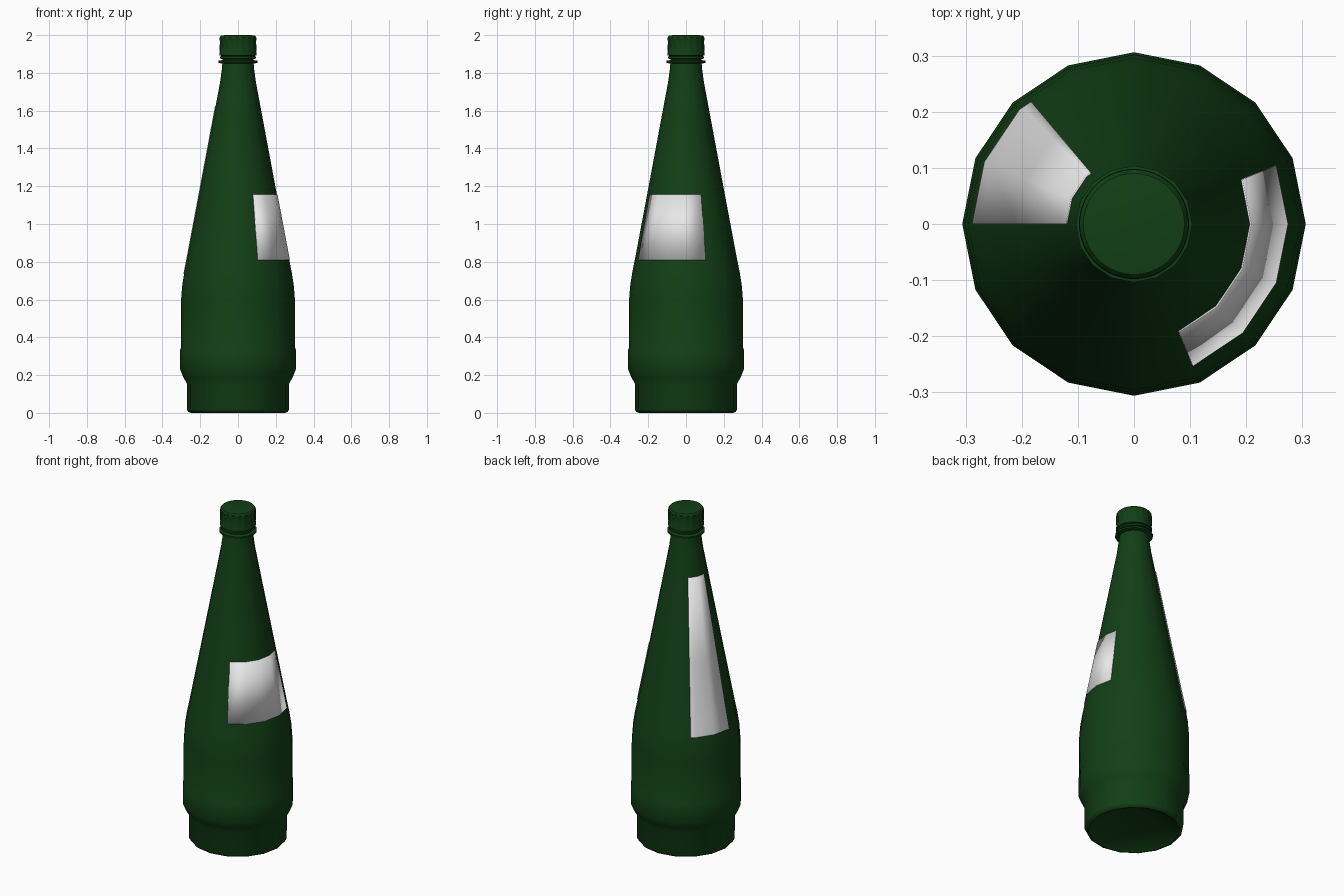
import bpy, bmesh
from math import cos, sin, pi, radians, floor
from mathutils import Vector

SIDES = 16

if "Cube" in bpy.data.objects:
    bpy.data.objects.remove(bpy.data.objects["Cube"])


def material(name, rgb, roughness):
    m = bpy.data.materials.new(name)
    m.use_nodes = True
    m.diffuse_color = (*rgb, 1)
    shader = m.node_tree.nodes["Principled BSDF"]
    shader.inputs["Base Color"].default_value = (*rgb, 1)
    shader.inputs["Roughness"].default_value = roughness
    return m


green = material("dark green", (0.006, 0.05, 0.008), 0.5)
paper = material("label white", (0.8, 0.8, 0.8), 0.7)


def finish(name, bm, mat, angle):
    bmesh.ops.recalc_face_normals(bm, faces=bm.faces)
    mesh = bpy.data.meshes.new(name)
    bm.to_mesh(mesh)
    bm.free()
    mesh.materials.append(mat)
    obj = bpy.data.objects.new(name, mesh)
    bpy.context.collection.objects.link(obj)
    bpy.ops.object.select_all(action="DESELECT")
    obj.select_set(True)
    bpy.context.view_layer.objects.active = obj
    bpy.ops.object.shade_smooth_by_angle(angle=radians(angle))
    return obj


def bridge(bm, rings, closed):
    for low, high in zip(rings, rings[1:]):
        n = len(low)
        for i in range(n if closed else n - 1):
            j = (i + 1) % n
            bm.faces.new((low[i], low[j], high[j], high[i]))


def lathe(name, profile, sides, angle, ridge=lambda row, i: 0):
    """Spin (radius, height) points round z and cap both ends."""
    bm = bmesh.new()
    rings = []
    for row, (r, z) in enumerate(profile):
        ring = []
        for i in range(sides):
            a = 2 * pi * i / sides
            rr = r + ridge(row, i)
            ring.append(bm.verts.new((rr * cos(a), rr * sin(a), z)))
        rings.append(ring)
    bridge(bm, rings, True)
    bm.faces.new(rings[0])
    bm.faces.new(rings[-1])
    return finish(name, bm, green, angle)


# Glass body: raised foot rim, hollow base, waist step, shoulder and long neck
body = [(0.03, 0.045), (0.14, 0.04), (0.23, 0.012), (0.25, 0.0), (0.264, 0.006),
        (0.271, 0.02), (0.271, 0.155), (0.29, 0.19), (0.306, 0.23), (0.306, 0.335),
        (0.302, 0.345), (0.302, 0.59), (0.296, 0.67), (0.285, 0.74), (0.271, 0.81),
        (0.206, 1.155), (0.095, 1.75), (0.084, 1.83), (0.081, 1.9)]
lathe("bottle_body", body, SIDES, 50)

# Neck collar and tamper ring below the cap
lathe("neck_collar", [(0.08, 1.848), (0.104, 1.854), (0.104, 1.864), (0.08, 1.868)], SIDES, 30)
lathe("tamper_ring", [(0.08, 1.872), (0.094, 1.876), (0.094, 1.886), (0.088, 1.89)], 32, 30)

# Screw cap with slanted grip ridges
cap = [(0.088, 1.89), (0.098, 1.893), (0.098, 1.908), (0.097, 1.912),
       (0.097, 1.945), (0.097, 1.978), (0.097, 1.988), (0.09, 1.997), (0.07, 2.0)]


def grip(row, i):
    if row not in (4, 5):
        return 0
    return -0.005 if (i + row) % 4 < 2 else 0.001


lathe("screw_cap", cap, 64, 35, grip)


def body_radius(z):
    for (r0, z0), (r1, z1) in zip(body[5:], body[6:]):
        if z0 <= z <= z1:
            return r0 + (r1 - r0) * (z - z0) / (z1 - z0)


def on_facet(r, step, z):
    """Point on the flat-sided wall; step counts facets from +x."""
    k = floor(step)
    a, b = (Vector((r * cos(2 * pi * s / SIDES), r * sin(2 * pi * s / SIDES), z))
            for s in (k, k + 1))
    return a.lerp(b, step - k)


def label(name, steps, bottom, top):
    bm = bmesh.new()
    heights = [bottom] + [z for r, z in body if bottom < z < top] + [top]
    rows = [[bm.verts.new(on_facet(body_radius(z) + 0.002, s, z)) for s in steps]
            for z in heights]
    bridge(bm, rows, False)
    obj = finish(name, bm, paper, 40)
    shell = obj.modifiers.new("thickness", "SOLIDIFY")
    shell.thickness = 0.003
    shell.offset = 0


# Paper labels wrapped on the neck taper
label("wide_label", [-3, -2, -1, 0, 1], 0.81, 1.155)
label("tall_label", [5.78, 6, 7, 8], 0.735, 1.625)
